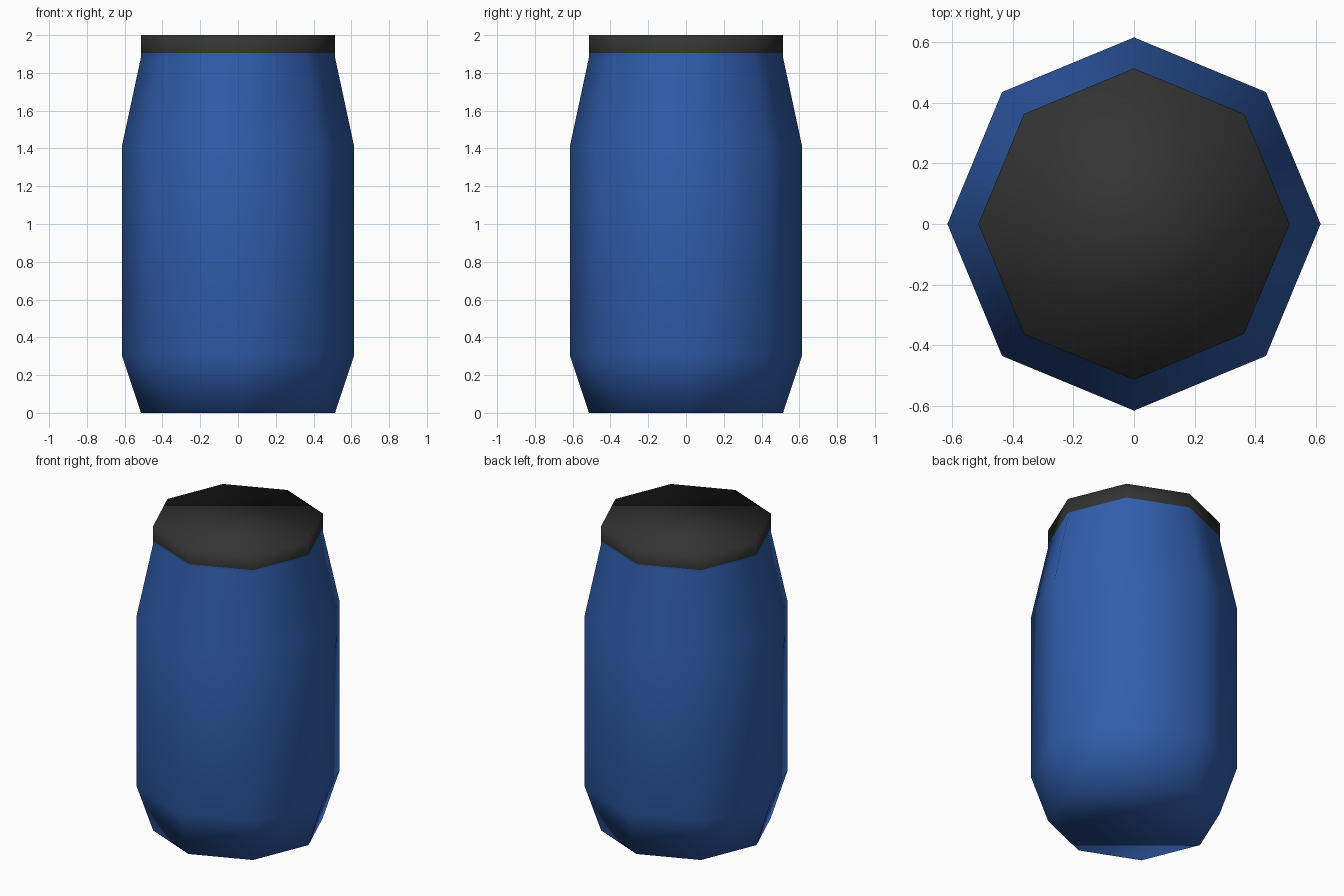
import bpy, bmesh, math

if "Cube" in bpy.data.objects:
    bpy.data.objects.remove(bpy.data.objects["Cube"])

def material(name, rgb):
    m = bpy.data.materials.new(name)
    m.diffuse_color = (*rgb, 1.0)
    m.use_nodes = True
    m.node_tree.nodes["Principled BSDF"].inputs["Base Color"].default_value = m.diffuse_color
    return m

# Lathe profile (radius, height) of the eight-sided barrel
SIDES = 8
PAINT_LINE = 1.905
profile = [(0.513, 0.0), (0.615, 0.305), (0.615, 1.41),
           (0.513, 1.885), (0.513, PAINT_LINE), (0.513, 2.0)]

bm = bmesh.new()
rings = []
for r, z in profile:
    rings.append([bm.verts.new((r * math.cos(a), r * math.sin(a), z))
                  for a in (2 * math.pi * i / SIDES for i in range(SIDES))])

# Side walls
for low, high in zip(rings, rings[1:]):
    for i in range(SIDES):
        j = (i + 1) % SIDES
        bm.faces.new((low[i], low[j], high[j], high[i]))

# Bottom and lid
bm.faces.new(rings[0][::-1])
bm.faces.new(rings[-1])

# Black lid band and top above the paint line, blue below; soft shading
for f in bm.faces:
    f.smooth = True
    f.material_index = 1 if f.calc_center_median().z > PAINT_LINE else 0

mesh = bpy.data.meshes.new("barrel")
bm.to_mesh(mesh)
bm.free()
mesh.materials.append(material("blue_plastic", (0.03, 0.112, 0.42)))
mesh.materials.append(material("black_lid", (0.033, 0.033, 0.033)))
barrel = bpy.data.objects.new("barrel", mesh)
bpy.context.collection.objects.link(barrel)
